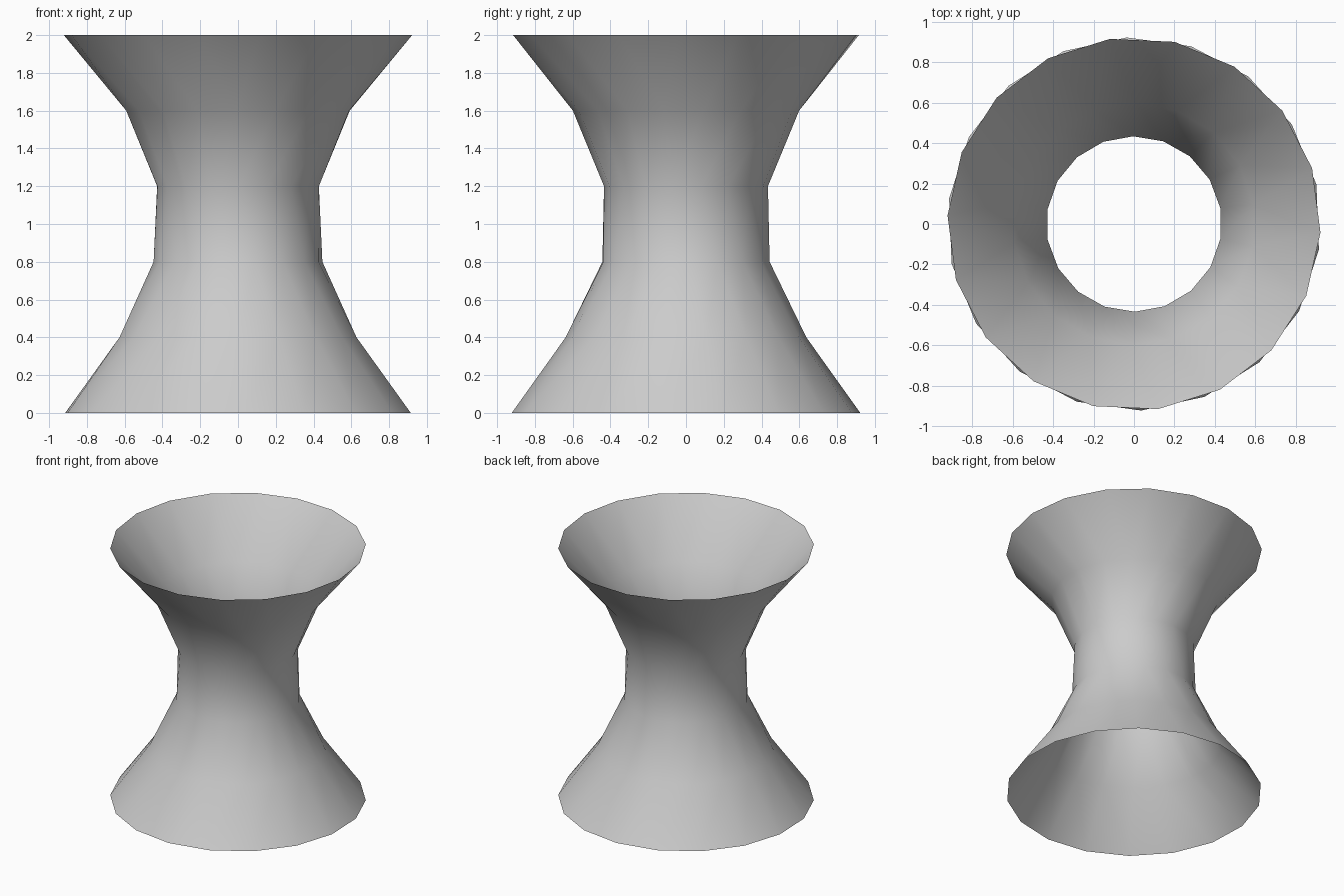
import bpy, bmesh
from math import radians, cos, sin

if "Cube" in bpy.data.objects:
    bpy.data.objects.remove(bpy.data.objects["Cube"])

SIDES = 18
# height, radius, twist of each ring in degrees
RINGS = [
    (0.0, 0.923, 12.2),
    (0.4, 0.637, 10.0),
    (0.8, 0.447, 2.0),
    (1.2, 0.434, -9.5),
    (1.6, 0.599, -11.0),
    (2.0, 0.923, -22.6),
]


def make_ring(bm, z, r, twist):
    step = 360 / SIDES
    return [bm.verts.new((r * cos(radians(twist + i * step)),
                          r * sin(radians(twist + i * step)), z))
            for i in range(SIDES)]


# Open, twisted hourglass shell
bm = bmesh.new()
rings = [make_ring(bm, *ring) for ring in RINGS]
for low, high in zip(rings, rings[1:]):
    for i in range(SIDES):
        j = (i + 1) % SIDES
        bm.faces.new((low[i], low[j], high[j], high[i]))
for f in bm.faces:
    f.smooth = True

mesh = bpy.data.meshes.new("hourglass_shell")
bm.to_mesh(mesh)
bm.free()
shell = bpy.data.objects.new("hourglass_shell", mesh)
bpy.context.collection.objects.link(shell)
